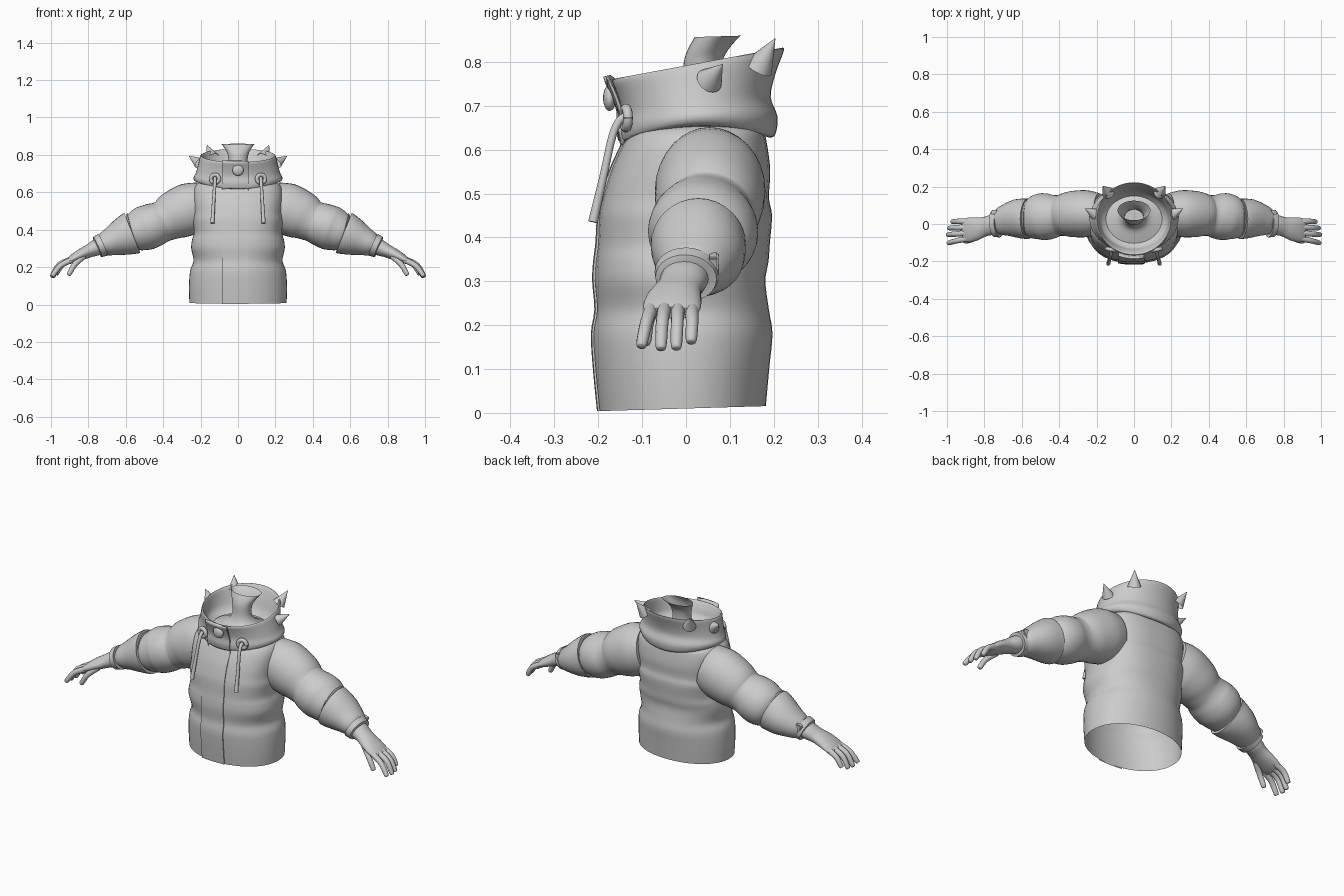
import bpy, bmesh, math
from mathutils import Vector

if "Cube" in bpy.data.objects:
    bpy.data.objects.remove(bpy.data.objects["Cube"])

grey = bpy.data.materials.new("grey_cloth")
grey.diffuse_color = (0.6, 0.6, 0.6, 1)
grey.use_nodes = True
grey.node_tree.nodes["Principled BSDF"].inputs["Base Color"].default_value = grey.diffuse_color


def finish(name, bm, mirror=False, angle=45):
    """Turn a bmesh into a shaded object, optionally mirrored across x."""
    bmesh.ops.recalc_face_normals(bm, faces=bm.faces)
    me = bpy.data.meshes.new(name)
    bm.to_mesh(me)
    bm.free()
    me.materials.append(grey)
    ob = bpy.data.objects.new(name, me)
    bpy.context.collection.objects.link(ob)
    bpy.ops.object.select_all(action='DESELECT')
    ob.select_set(True)
    bpy.context.view_layer.objects.active = ob
    bpy.ops.object.shade_smooth_by_angle(angle=math.radians(angle))
    if mirror:
        ob.modifiers.new("mirror", 'MIRROR').use_mirror_merge = False
    return ob


def refine(rows, steps):
    """Catmull-Rom interpolation of rows of numbers."""
    out = []
    for i in range(len(rows) - 1):
        a, b, c, d = (rows[max(0, min(len(rows) - 1, i + k))] for k in (-1, 0, 1, 2))
        for s in range(steps):
            t = s / steps
            out.append([0.5 * (2 * q + (r - p) * t + (2 * p - 5 * q + 4 * r - v) * t * t
                               + (3 * q - p - 3 * r + v) * t ** 3)
                        for p, q, r, v in zip(a, b, c, d)])
    return out + [list(rows[-1])]


def skin(name, rings, cap=False, mirror=False):
    """Bridge consecutive rings of points."""
    bm = bmesh.new()
    vs = [[bm.verts.new(p) for p in ring] for ring in rings]
    n = len(vs[0])
    for a, b in zip(vs, vs[1:]):
        for i in range(n):
            j = (i + 1) % n
            bm.faces.new((a[i], a[j], b[j], b[i]))
    if cap:
        bm.faces.new(vs[0])
        bm.faces.new(vs[-1])
    return finish(name, bm, mirror)


def stack(name, rows, power=lambda z: 2.0, steps=4, n=48):
    """Horizontal rings; each row is z, slope, side lift, front y, back y, half width."""
    rings = []
    for z, slope, lift, f, b, rx in refine(rows, steps):
        ring = []
        e = 2 / power(z)
        for i in range(n):
            c, s = math.cos(math.tau * i / n), math.sin(math.tau * i / n)
            x = rx * math.copysign(abs(c) ** e, c)
            y = (f + b) / 2 + (b - f) / 2 * math.copysign(abs(s) ** e, s)
            ring.append((x, y, z + slope * y + lift * c * c))
        rings.append(ring)
    return skin(name, rings)


def sweep(name, rows, axis=(0, 1, 0), steps=4, n=20, cap=True, mirror=True):
    """Tube along a path; each row is x, y, z, radius along axis, other radius."""
    rows = refine(rows, steps)
    pts = [Vector(r[:3]) for r in rows]
    rings = []
    for i, r in enumerate(rows):
        t = (pts[min(i + 1, len(pts) - 1)] - pts[max(i - 1, 0)]).normalized()
        w = t.cross(Vector(axis)).normalized()
        u = w.cross(t)
        rings.append([pts[i] + u * r[3] * math.cos(k * math.tau / n)
                      + w * r[4] * math.sin(k * math.tau / n) for k in range(n)])
    return skin(name, rings, cap, mirror)


# quilted jacket body, open at the hem, squarer towards the shoulders
body = [(0.01, .03, 0, -.198, .182, .26), (0.10, .02, 0, -.207, .19, .262),
        (0.18, 0, 0, -.212, .197, .256), (0.235, 0, 0, -.204, .189, .238),
        (0.30, 0, 0, -.209, .181, .25), (0.345, 0, 0, -.207, .188, .246),
        (0.385, 0, 0, -.202, .191, .236), (0.45, 0, 0, -.198, .196, .24),
        (0.49, 0, 0, -.19, .189, .236), (0.55, 0, 0, -.172, .192, .24),
        (0.61, 0, 0, -.145, .185, .238), (0.645, 0, 0, -.12, .175, .218),
        (0.66, 0, 0, -.09, .15, .17)]
stack("jacket_body", body, power=lambda z: 2.1 + .55 * min(max((z - .2) / .25, 0), 1))

# tall collar: outer wall with arched lower edge, rim, sloping lining
collar = [(.622, .03, .03, -.125, .188, .20), (.625, .04, .032, -.148, .203, .228),
          (.66, .07, .015, -.152, .209, .238), (.70, .1, 0, -.147, .193, .226),
          (.745, .14, 0, -.156, .204, .213), (.785, .18, 0, -.168, .223, .203)]
stack("collar", collar + [(.788, .18, 0, -.160, .215, .195), (.745, .14, 0, -.140, .19, .188),
                          (.705, .08, 0, -.128, .172, .178), (.68, .05, 0, -.10, .15, .15)],
      steps=3)

# neck flaring into a funnel at the top and into the shoulders below, closed inside
stack("neck", [(.67, 0, 0, -.125, .172, .178), (.685, 0, 0, -.08, .14, .13),
               (.705, 0, 0, -.03, .11, .08), (.745, 0, 0, -.01, .08, .052),
               (.80, 0, 0, -.005, .083, .055), (.83, .03, 0, .005, .1, .07),
               (.856, .03, 0, .02, .125, .088)], n=32)
stack("neck_floor", [(.745, 0, 0, -.01, .08, .052), (.745, 0, 0, .034, .036, .001)],
      steps=1, n=32)


# strip that hugs the front of a stack of rings
def front_strip(name, rows, power, offset, edge):
    bm = bmesh.new()
    cols = []
    for k, (z, slope, lift, f, b, rx) in enumerate(rows):
        col = []
        for i, x in enumerate((-.085, -.085, -.05, -.015, .02, .055, .055)):
            drop = 1 - (1 - abs(x / rx) ** power) ** (1 / power)
            y = f + (b - f) / 2 * drop - offset(k / (len(rows) - 1))
            y += edge if i in (0, 6) else 0
            col.append(bm.verts.new((x, y, z + slope * y + lift * (x / rx) ** 2)))
        cols.append(col)
    for a, b in zip(cols, cols[1:]):
        for i in range(6):
            bm.faces.new((a[i], a[i + 1], b[i + 1], b[i]))
    return finish(name, bm, angle=35)


# front placket down the body and the flap carrying it up the collar
front_strip("front_placket", refine(body[:11], 3), 2.4, lambda t: .005, .005)
flap = front_strip("collar_flap", refine(collar[1:], 3) + [(.80, .18, 0, -.171, .223, .202)],
                   2.0, lambda t: .006 + .012 * t, 0)
flap.modifiers.new("thickness", 'SOLIDIFY').thickness = .012

# snap button on the flap
bm = bmesh.new()
bmesh.ops.create_uvsphere(bm, u_segments=20, v_segments=12, radius=.03)
for v in bm.verts:
    v.co = Vector((v.co.x, v.co.y * .5 - .174, v.co.z + .718))
finish("snap_button", bm)


# spikes around the collar
def spike(name, base, tip, radius):
    base, tip = Vector(base), Vector(tip)
    d = tip - base
    q = d.to_track_quat('Z', 'Y')
    bm = bmesh.new()
    bmesh.ops.create_cone(bm, cap_ends=False, segments=20, radius1=radius,
                          radius2=.001, depth=d.length)
    for v in bm.verts:
        v.co = q @ v.co + (base + tip) / 2
    finish(name, bm, mirror=True)


spike("side_spikes", (.209, .053, .757), (.262, .083, .794), .031)
spike("back_spikes", (.137, .165, .787), (.166, .203, .853), .034)

# eyelets and hanging cords
ring = []
for k in range(17):
    a = math.tau * k / 16
    ring.append((.123 + .022 * math.cos(a), -.137 + .2 * math.cos(a) * .024,
                 .672 + .022 * math.sin(a), .011, .011))
sweep("eyelets", ring, steps=2, n=10, cap=False)
sweep("cords", [(.122, -.130, .678, .009, .009), (.123, -.150, .668, .009, .009),
                (.125, -.168, .63, .009, .009), (.131, -.188, .54, .009, .009),
                (.137, -.212, .435, .011, .011)], axis=(1, 0, 0), n=12)

# puffy sleeves
sweep("sleeves", [(.19, .053, .53, .112, .125), (.225, .054, .521, .121, .133),
                  (.27, .055, .507, .126, .139), (.34, .052, .477, .122, .13),
                  (.385, .047, .453, .111, .115), (.41, .045, .442, .110, .110),
                  (.45, .04, .426, .122, .117), (.50, .038, .407, .125, .119),
                  (.545, .03, .389, .11, .106), (.575, .028, .378, .096, .09)], n=32)

# flared cuffs with a raised rim
sweep("cuffs", [(.575, .028, .380, .09, .088), (.565, .028, .383, .106, .110),
                (.575, .028, .379, .108, .114), (.63, .029, .356, .103, .097),
                (.69, .018, .331, .083, .072), (.72, .008, .319, .07, .06),
                (.722, .008, .318, .05, .04)], steps=2, n=32)

# wrist straps and buckles
sweep("wrist_straps", [(.722, .003, .320, .055, .045), (.724, .003, .319, .075, .063),
                       (.752, .0, .307, .070, .058), (.754, .0, .306, .05, .04)],
      steps=1, n=28)
bm = bmesh.new()
bmesh.ops.create_cube(bm, size=1)
for v in bm.verts:
    x, y, z = v.co.x * .036, v.co.y * .024, v.co.z * .055
    c, s = math.cos(.39), math.sin(.39)
    v.co = Vector((c * x + s * z + .738, y + .062, c * z - s * x + .335))
bmesh.ops.bevel(bm, geom=bm.edges[:], offset=.004, segments=2, affect='EDGES')
finish("strap_buckles", bm, mirror=True)

# gloves: wrist and palm
sweep("palms", [(.71, .003, .324, .055, .046), (.76, -.005, .303, .054, .043),
                (.80, -.015, .285, .052, .035), (.845, -.026, .264, .062, .030),
                (.885, -.032, .243, .066, .023), (.912, -.033, .228, .060, .015)], n=24)
# thumb and four fingers: knuckle, middle and tip points
fingers = {
    "thumbs": ((.825, -.06, .258), (.872, -.085, .215), (.903, -.092, .163)),
    "index_fingers": ((.89, -.078, .238), (.95, -.09, .207), (.99, -.101, .157)),
    "middle_fingers": ((.895, -.048, .24), (.958, -.054, .21), (.993, -.057, .152)),
    "ring_fingers": ((.895, -.018, .24), (.955, -.02, .208), (.987, -.022, .153)),
    "little_fingers": ((.885, .012, .24), (.94, .014, .212), (.97, .012, .166))}
for name, (a, b, c) in fingers.items():
    end = tuple(q + (q - p) * .12 for p, q in zip(b, c))
    sweep(name, [(*a, .016, .016), (*b, .0145, .0145), (*c, .0125, .0125),
                 (*end, .005, .005)], steps=4, n=12)
